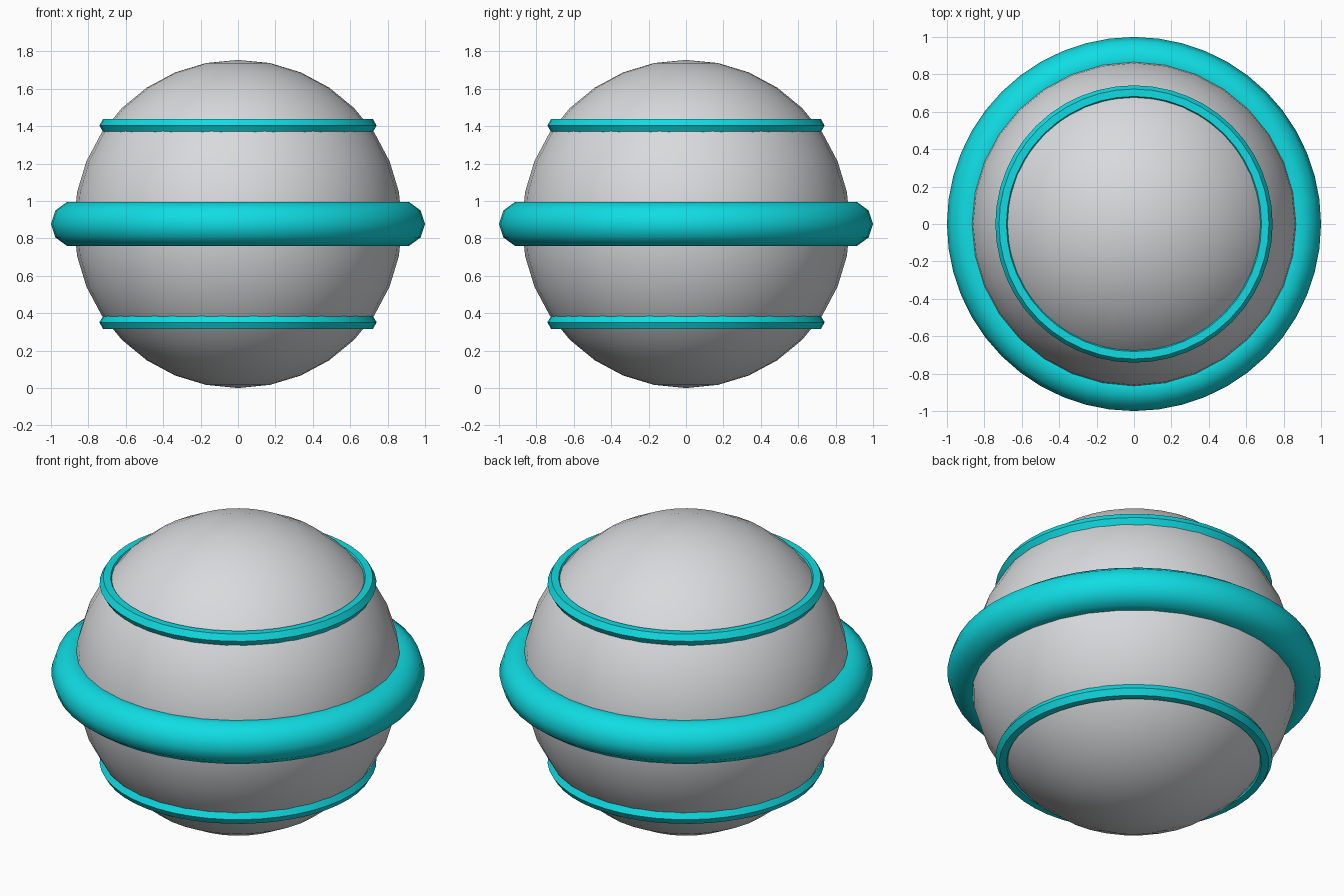
import bpy
import math

cube = bpy.data.objects.get("Cube")
if cube:
    bpy.data.objects.remove(cube, do_unlink=True)

RADIUS = 1 / 1.14      # ball radius, so the wide ring spans two units
CENTRE = RADIUS


def material(name, colour):
    mat = bpy.data.materials.new(name)
    mat.use_nodes = True
    mat.diffuse_color = (*colour, 1)
    mat.node_tree.nodes["Principled BSDF"].inputs["Base Color"].default_value = (*colour, 1)
    return mat


def finish(name, mat):
    obj = bpy.context.object
    obj.name = name
    obj.data.materials.append(mat)
    bpy.ops.object.shade_smooth_by_angle(angle=math.radians(45))


def ring(name, height, major, minor, sides):
    bpy.ops.mesh.primitive_torus_add(
        location=(0, 0, CENTRE + height * RADIUS),
        major_radius=major * RADIUS, minor_radius=minor * RADIUS,
        major_segments=48, minor_segments=sides)
    finish(name, teal)


grey = material("light_grey", (0.69, 0.70, 0.72))
teal = material("bright_teal", (0.005, 0.72, 0.77))

# Main ball
bpy.ops.mesh.primitive_uv_sphere_add(
    segments=32, ring_count=16, radius=RADIUS, location=(0, 0, CENTRE))
finish("ball", grey)

# Wide ring around the middle, thin hexagonal rings above and below
ring("middle_ring", 0, 1, 0.14, 10)
ring("upper_ring", 0.6, 0.8, 0.045, 6)
ring("lower_ring", -0.6, 0.8, 0.045, 6)
